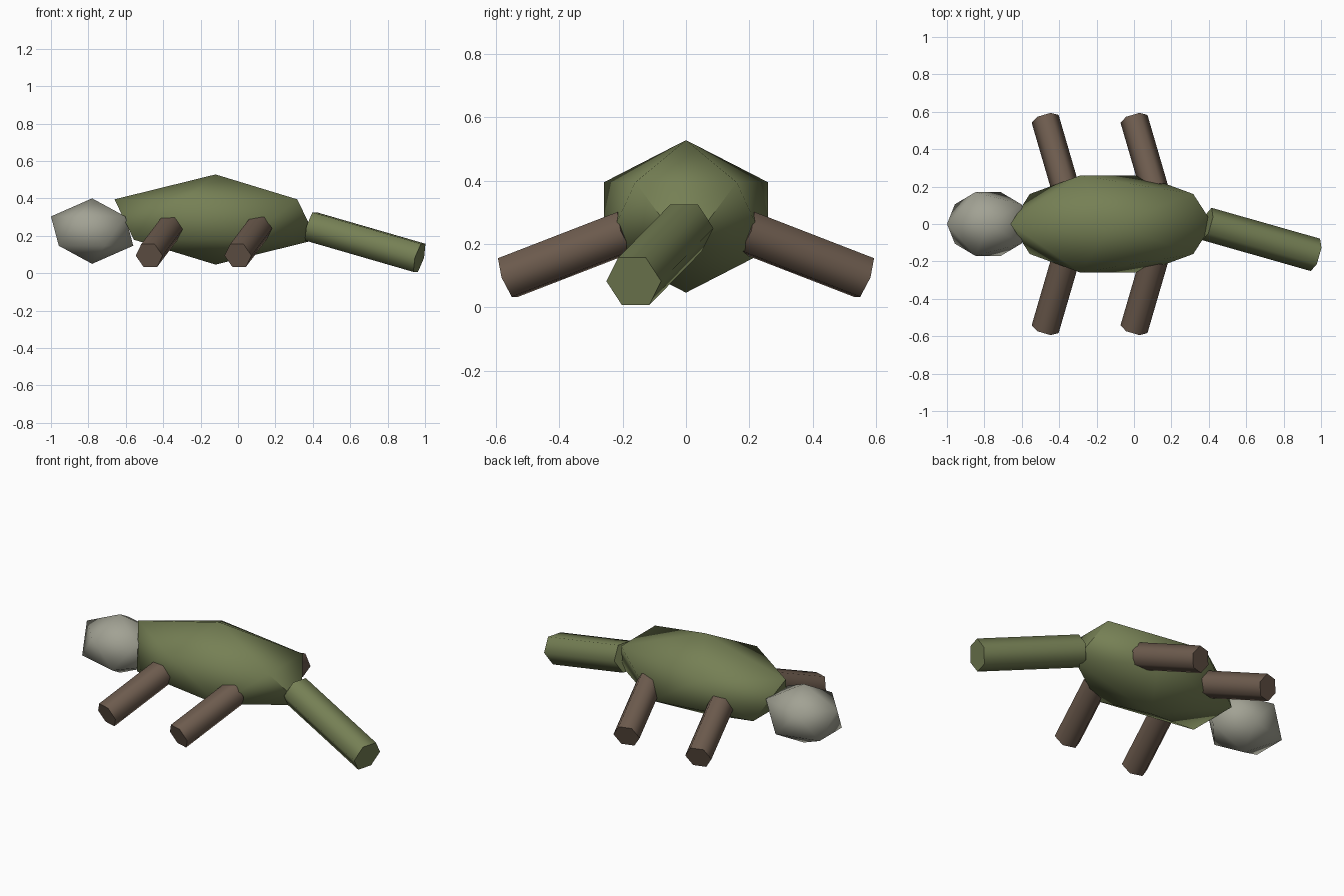
import bpy, bmesh, math
from mathutils import Vector, Matrix

cube = bpy.data.objects.get("Cube")
if cube:
    bpy.data.objects.remove(cube, do_unlink=True)


def material(name, rgb):
    mat = bpy.data.materials.new(name)
    mat.use_nodes = True
    mat.diffuse_color = (*rgb, 1)
    mat.node_tree.nodes["Principled BSDF"].inputs["Base Color"].default_value = (*rgb, 1)
    return mat


green = material("olive green", (0.18, 0.215, 0.09))
brown = material("dark brown", (0.155, 0.107, 0.077))
grey = material("stone grey", (0.36, 0.36, 0.295))


def finish(name, bm, mat):
    mesh = bpy.data.meshes.new(name)
    bm.to_mesh(mesh)
    bm.free()
    mesh.materials.append(mat)
    obj = bpy.data.objects.new(name, mesh)
    bpy.context.collection.objects.link(obj)
    bpy.ops.object.select_all(action='DESELECT')
    obj.select_set(True)
    bpy.context.view_layer.objects.active = obj
    bpy.ops.object.shade_smooth_by_angle(angle=math.radians(62))
    return obj


def blob(name, centre, radii, mat):
    """Twenty-sided ball, stretched, with an upper corner towards -x."""
    bm = bmesh.new()
    bmesh.ops.create_icosphere(bm, subdivisions=1, radius=1)
    bm.transform(Matrix.Translation(centre) @ Matrix.Diagonal((*radii, 1))
                 @ Matrix.Rotation(math.pi, 4, 'Z'))
    return finish(name, bm, mat)


def limb(name, start, end, radius, mat):
    """Six-sided rod between two points, flat side up."""
    a, b = Vector(start), Vector(end)
    bm = bmesh.new()
    bmesh.ops.create_cone(bm, cap_ends=True, segments=6, radius1=radius,
                          radius2=radius, depth=(b - a).length)
    turn = (b - a).to_track_quat('Z', 'Y').to_matrix().to_4x4()
    bm.transform(Matrix.Translation((a + b) / 2) @ turn
                 @ Matrix.Rotation(math.pi / 2, 4, 'Z'))
    return finish(name, bm, mat)


# Body, head and bent tail
blob("body", (-0.12, 0, 0.287), (0.604, 0.305, 0.241), green)
blob("head", (-0.78, 0, 0.225), (0.246, 0.2, 0.175), grey)
limb("tail", (0.39, 0, 0.25), (0.97, -0.165, 0.082), 0.09, green)

# Four splayed legs
for pair, shift in (("front", 0), ("rear", 0.475)):
    for side, s in (("right", 1), ("left", -1)):
        limb(f"{pair}_{side}_leg", (-0.365 + shift, s * 0.185, 0.24),
             (-0.475 + shift, s * 0.562, 0.094), 0.075, brown)
